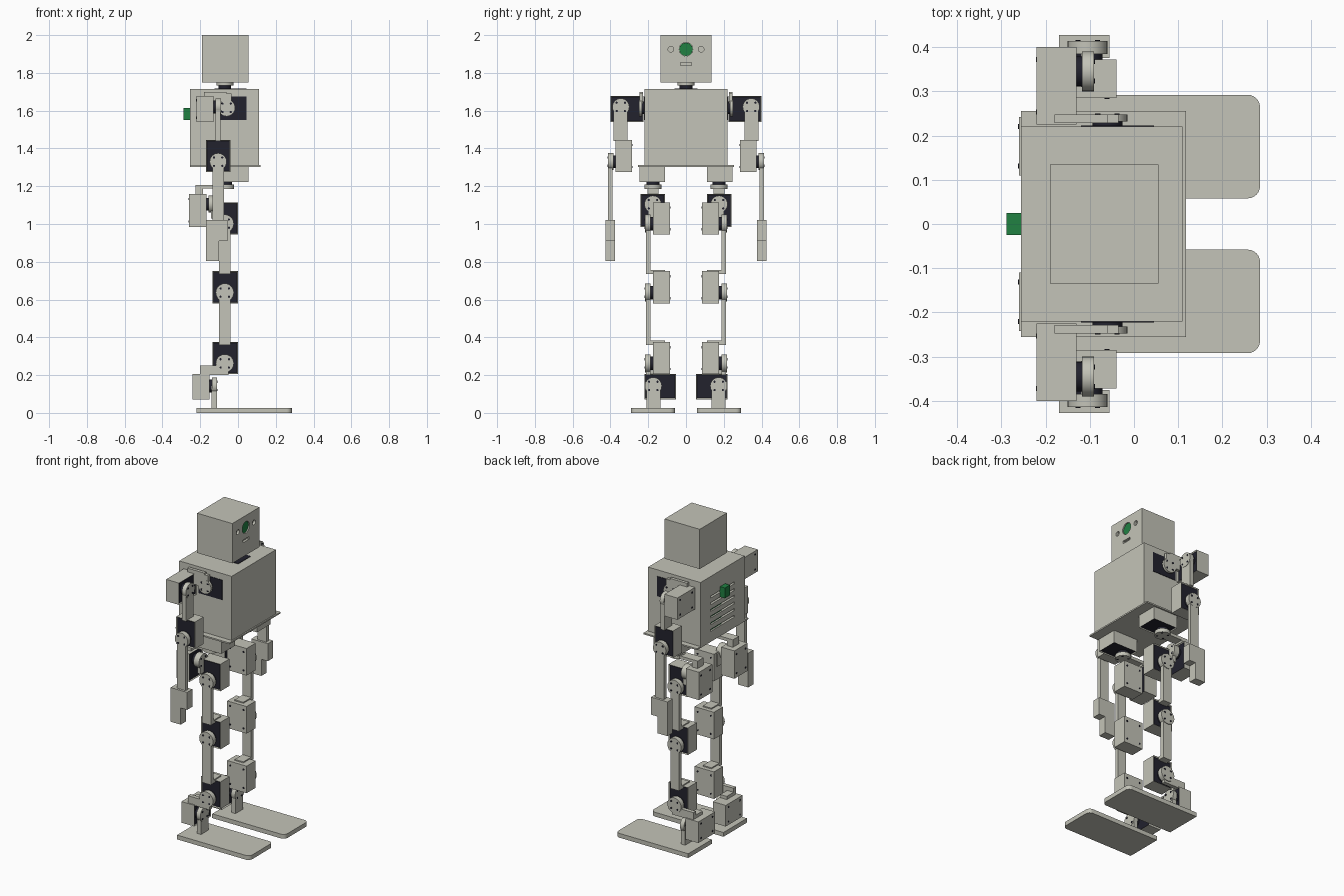
import bpy, bmesh, math
from mathutils import Vector, Matrix

cube = bpy.data.objects.get("Cube")
if cube:
    bpy.data.objects.remove(cube, do_unlink=True)


def material(name, rgb):
    m = bpy.data.materials.new(name)
    m.use_nodes = True
    m.diffuse_color = (*rgb, 1)
    m.node_tree.nodes["Principled BSDF"].inputs["Base Color"].default_value = (*rgb, 1)
    return m


LIGHT = material("warm grey plastic", (0.55, 0.55, 0.48))
DARK = material("dark servo case", (0.016, 0.016, 0.027))
GREEN = material("green board", (0.015, 0.22, 0.055))


def finish(name, bm, *mats, smooth=False):
    bmesh.ops.recalc_face_normals(bm, faces=bm.faces)
    mesh = bpy.data.meshes.new(name)
    bm.to_mesh(mesh)
    bm.free()
    for m in mats:
        mesh.materials.append(m)
    ob = bpy.data.objects.new(name, mesh)
    bpy.context.collection.objects.link(ob)
    if smooth:
        bpy.ops.object.select_all(action='DESELECT')
        ob.select_set(True)
        bpy.context.view_layer.objects.active = ob
        bpy.ops.object.shade_smooth_by_angle(angle=math.radians(35))
    return ob


def add_box(bm, x, y, z):
    """Add a box given its extent along each axis."""
    size = [abs(a[1] - a[0]) for a in (x, y, z)]
    mid = Vector([(a[0] + a[1]) / 2 for a in (x, y, z)])
    return bmesh.ops.create_cube(
        bm, size=1, matrix=Matrix.Translation(mid) @ Matrix.Diagonal((*size, 1)))


def box(name, x, y, z, mat=LIGHT):
    bm = bmesh.new()
    add_box(bm, x, y, z)
    return finish(name, bm, mat)


def add_disc(bm, centre, axis, r, depth, sides):
    turn = Vector(axis).to_track_quat('Z', 'Y').to_matrix().to_4x4()
    bmesh.ops.create_cone(bm, cap_ends=True, segments=sides, radius1=r, radius2=r,
                          depth=depth, matrix=Matrix.Translation(centre) @ turn)


def disc(name, centre, axis, r, depth, mat=LIGHT, sides=28):
    bm = bmesh.new()
    add_disc(bm, centre, axis, r, depth, sides)
    return finish(name, bm, mat, smooth=True)


def screws(name, centre, axis, u, v, du, dv):
    """Four small screw heads around a point, on the plane spanned by u and v."""
    bm = bmesh.new()
    for a in (-1, 1):
        for b in (-1, 1):
            add_disc(bm, Vector(centre) + a * du * Vector(u) + b * dv * Vector(v),
                     axis, 0.006, 0.004, 10)
    finish(name, bm, DARK)


def motor(name, x, y, z, axis):
    """Servo: light cover, recessed dark face along axis, screws on the far face."""
    axis = Vector(axis)
    bm = bmesh.new()
    add_box(bm, x, y, z)
    bm.normal_update()
    face = max(bm.faces, key=lambda f: f.normal.dot(axis))
    bmesh.ops.inset_region(bm, faces=[face], thickness=0.008, depth=0)
    face.material_index = 1
    bmesh.ops.translate(bm, verts=face.verts, vec=-0.006 * axis)
    finish(name, bm, LIGHT, DARK)
    mid = Vector([sum(a) / 2 for a in (x, y, z)])
    half = Vector([abs(a[1] - a[0]) / 2 for a in (x, y, z)])
    k = max(range(3), key=lambda i: abs(axis[i]))
    i, j = [n for n in range(3) if n != k]
    u, v = Matrix.Identity(3)[i], Matrix.Identity(3)[j]
    screws(name + "_screws", mid - axis * half[k], axis, u, v, half[i] * 0.68, half[j] * 0.68)


def horn(name, base, axis, length, r=0.045):
    """Output disc with a dark collar, standing on a servo face."""
    base, axis = Vector(base), Vector(axis)
    disc(name + "_collar", base + axis * 0.003, axis, r * 0.75, 0.022, DARK)
    disc(name, base + axis * (length / 2 + 0.006), axis, r, length - 0.012)
    side = Vector((0, 1, 0)) if abs(axis.x) > 0.5 else Vector((1, 0, 0))
    screws(name + "_screws", base + axis * length, axis, side, axis.cross(side), 0.022, 0.022)


def cut(ob, cutter):
    mod = ob.modifiers.new("cut", 'BOOLEAN')
    mod.object = cutter
    mod.operation = 'DIFFERENCE'
    mod.solver = 'EXACT'
    bpy.ops.object.select_all(action='DESELECT')
    bpy.context.view_layer.objects.active = ob
    bpy.ops.object.modifier_apply(modifier=mod.name)
    bpy.data.objects.remove(cutter, do_unlink=True)


# Head with recessed eye, side sensors and mouth
X = (1, 0, 0)
head = box("head", (-0.19, 0.055), (-0.135, 0.135), (1.75, 2.0))
bm = bmesh.new()
add_disc(bm, (0.055, 0, 1.925), X, 0.036, 0.03, 28)
for s in (-1, 1):
    add_disc(bm, (0.055, s * 0.08, 1.925), X, 0.015, 0.03, 20)
add_box(bm, (0.04, 0.07), (-0.03, 0.03), (1.838, 1.855))
cut(head, finish("face_cutter", bm, LIGHT))
disc("eye", (0.044, 0, 1.925), X, 0.035, 0.008, GREEN)

# Neck
box("neck_servo_face", (-0.125, 0.045), (-0.062, 0.062), (1.712, 1.718), DARK)
disc("neck_collar", (-0.07, 0, 1.725), (0, 0, 1), 0.034, 0.03, DARK)
disc("neck_horn", (-0.07, 0, 1.742), (0, 0, 1), 0.045, 0.02)

# Torso with back vents
torso = box("torso", (-0.255, 0.11), (-0.22, 0.22), (1.31, 1.715))
bm = bmesh.new()
for i in range(6):
    z = 1.375 + i * 0.042
    add_box(bm, (-0.27, -0.24), (-0.12, 0.12), (z - 0.006, z + 0.006))
cut(torso, finish("vent_cutter", bm, LIGHT))
bm = bmesh.new()
for i in range(4):
    z = 1.375 + i * 0.042
    add_box(bm, (-0.246, -0.238), (0.0, 0.11), (z - 0.005, z + 0.005))
finish("vent_boards", bm, GREEN)
box("back_plug", (-0.288, -0.25), (-0.025, 0.025), (1.55, 1.615), GREEN)
box("torso_base", (-0.255, 0.118), (-0.255, 0.255), (1.303, 1.312))

for s, side in ((-1, "right_"), (1, "left_")):
    out = (0, s, 0)

    def Y(a, b):
        return (s * a, s * b)

    # Shoulder
    box(side + "shoulder_servo_face", (-0.12, 0.045), Y(0.21, 0.223), (1.55, 1.675), DARK)
    horn(side + "shoulder_horn", (-0.06, s * 0.22, 1.615), out, 0.028)
    box(side + "shoulder_bracket", (-0.18, -0.06), Y(0.228, 0.247), (1.61, 1.70))
    box(side + "shoulder_bracket_tip", (-0.075, -0.035), Y(0.228, 0.247), (1.62, 1.69))
    motor(side + "shoulder_roll_servo", (-0.22, -0.13), Y(0.225, 0.40), (1.54, 1.677), X)
    horn(side + "shoulder_roll_horn", (-0.13, s * 0.345, 1.62), X, 0.04)

    # Arm
    box(side + "upper_arm", (-0.12, -0.092), Y(0.31, 0.385), (1.44, 1.62))
    motor(side + "elbow_servo", (-0.17, -0.04), Y(0.285, 0.372), (1.275, 1.445), out)
    horn(side + "elbow_horn", (-0.105, s * 0.372, 1.33), out, 0.042)
    box(side + "forearm", (-0.135, -0.075), Y(0.388, 0.413), (1.01, 1.335))
    box(side + "palm", (-0.17, -0.055), Y(0.375, 0.427), (0.91, 1.02))
    finger = box(side + "finger", (-0.17, -0.10), Y(0.375, 0.427), (0.805, 0.91))

    # Hip
    motor(side + "hip_yaw_servo", (-0.115, 0.055), Y(0.11, 0.245), (1.222, 1.305), (0, 0, -1))
    horn(side + "hip_yaw_horn", (-0.065, s * 0.175, 1.222), (0, 0, -1), 0.036)
    box(side + "hip_bracket", (-0.225, -0.065), Y(0.145, 0.205), (1.188, 1.207))
    box(side + "hip_bracket_drop", (-0.225, -0.185), Y(0.145, 0.205), (1.155, 1.19))
    motor(side + "hip_roll_servo", (-0.26, -0.168), Y(0.11, 0.242), (0.985, 1.16), X)
    horn(side + "hip_roll_horn", (-0.168, s * 0.175, 1.105), X, 0.05)
    box(side + "hip_roll_bracket", (-0.143, -0.12), Y(0.11, 0.20), (1.03, 1.11))

    # Hip, knee and ankle pitch servos with their links
    for part, top in (("hip", 1.115), ("knee", 0.75), ("ankle", 0.375)):
        motor(side + part + "_servo", (-0.135, 0.0), Y(0.085, 0.175), (top - 0.17, top), out)
        horn(side + part + "_horn", (-0.07, s * 0.175, top - 0.113), out, 0.042, 0.048)
    for part, low, high in (("thigh", 0.735, 1.0), ("shin", 0.36, 0.637)):
        box(side + part, (-0.10, -0.04), Y(0.188, 0.213), (low, high))
        box(side + part + "_foot_tab", (-0.10, -0.04), Y(0.11, 0.213), (low, low + 0.022))

    # Ankle bracket, roll servo and foot
    box(side + "ankle_bracket", (-0.20, -0.05), Y(0.188, 0.213), (0.20, 0.25))
    box(side + "ankle_bracket_tab", (-0.20, -0.155), Y(0.12, 0.213), (0.20, 0.225))
    motor(side + "ankle_roll_servo", (-0.24, -0.15), Y(0.052, 0.22), (0.072, 0.205), X)
    horn(side + "ankle_roll_horn", (-0.15, s * 0.173, 0.143), X, 0.04)
    box(side + "ankle_upright", (-0.14, -0.112), Y(0.135, 0.208), (0.02, 0.143))
    bm = bmesh.new()
    add_box(bm, (-0.22, 0.285), Y(0.058, 0.292), (0, 0.027))
    toes = [e for e in bm.edges if all(v.co.x > 0 for v in e.verts)
            and abs(e.verts[0].co.z - e.verts[1].co.z) > 0.01]
    bmesh.ops.bevel(bm, geom=toes, offset=0.028, segments=6, profile=0.5, affect='EDGES')
    finish(side + "foot", bm, LIGHT, smooth=True)
